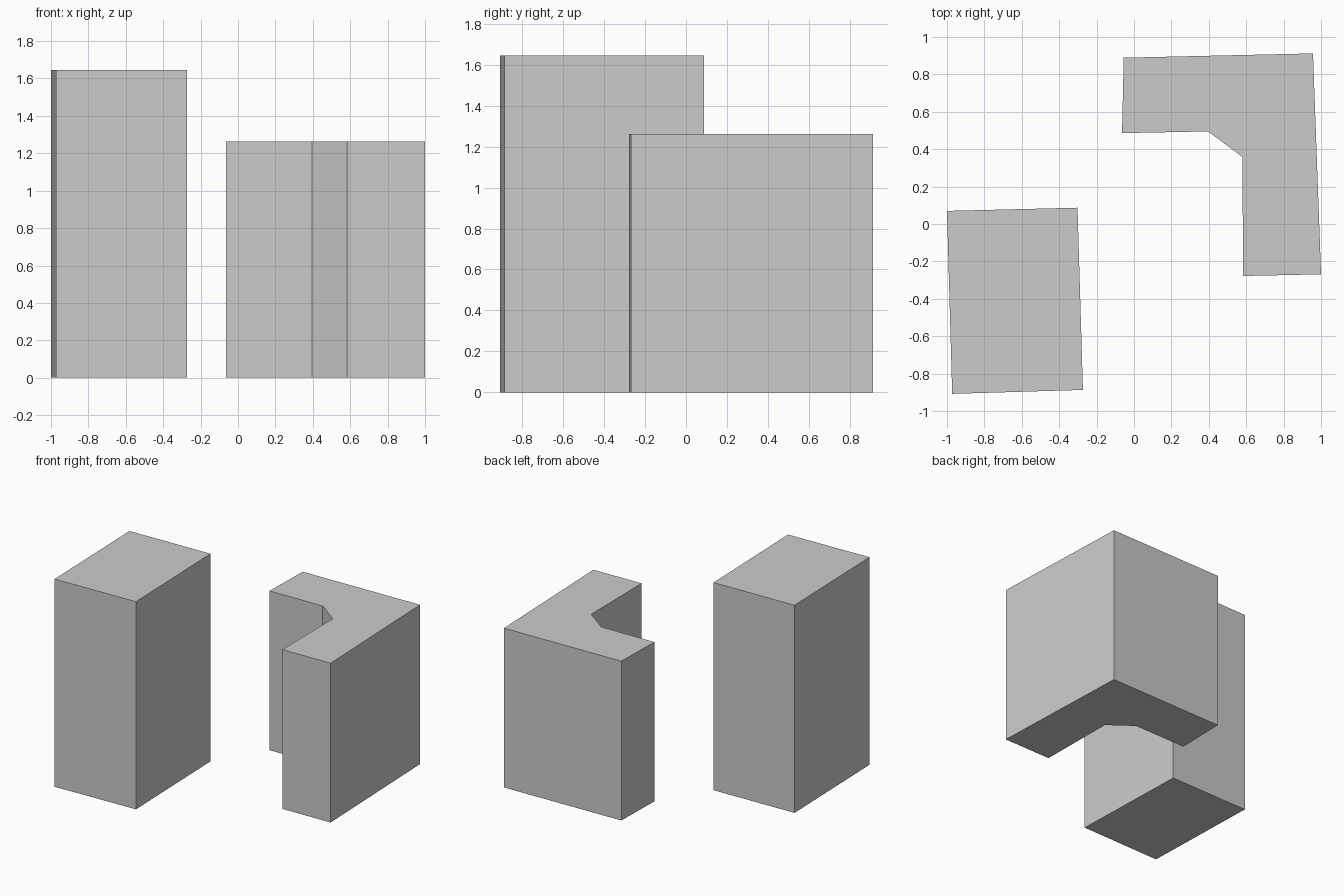
import bpy
import bmesh

if "Cube" in bpy.data.objects:
    bpy.data.objects.remove(bpy.data.objects["Cube"])


def extrude_footprint(name, outline, height):
    """Raise a flat outline (counter-clockwise) from the ground to a closed block."""
    bm = bmesh.new()
    base = bm.faces.new([bm.verts.new((x, y, 0)) for x, y in outline])
    result = bmesh.ops.extrude_face_region(bm, geom=[base], use_keep_orig=True)
    top = [v for v in result["geom"] if isinstance(v, bmesh.types.BMVert)]
    bmesh.ops.translate(bm, verts=top, vec=(0, 0, height))
    bmesh.ops.recalc_face_normals(bm, faces=bm.faces)
    mesh = bpy.data.meshes.new(name)
    bm.to_mesh(mesh)
    bm.free()
    obj = bpy.data.objects.new(name, mesh)
    bpy.context.collection.objects.link(obj)
    return obj


# Tall rectangular building
extrude_footprint("tall_block", [
    (-0.972, -0.908), (-0.273, -0.887), (-0.302, 0.087), (-1.0, 0.07),
], 1.645)

# Lower L-shaped building with a chamfered inner corner
extrude_footprint("corner_block", [
    (-0.064, 0.486), (0.396, 0.495), (0.579, 0.359), (0.584, -0.278),
    (1.0, -0.269), (0.957, 0.912), (-0.055, 0.889),
], 1.262)
